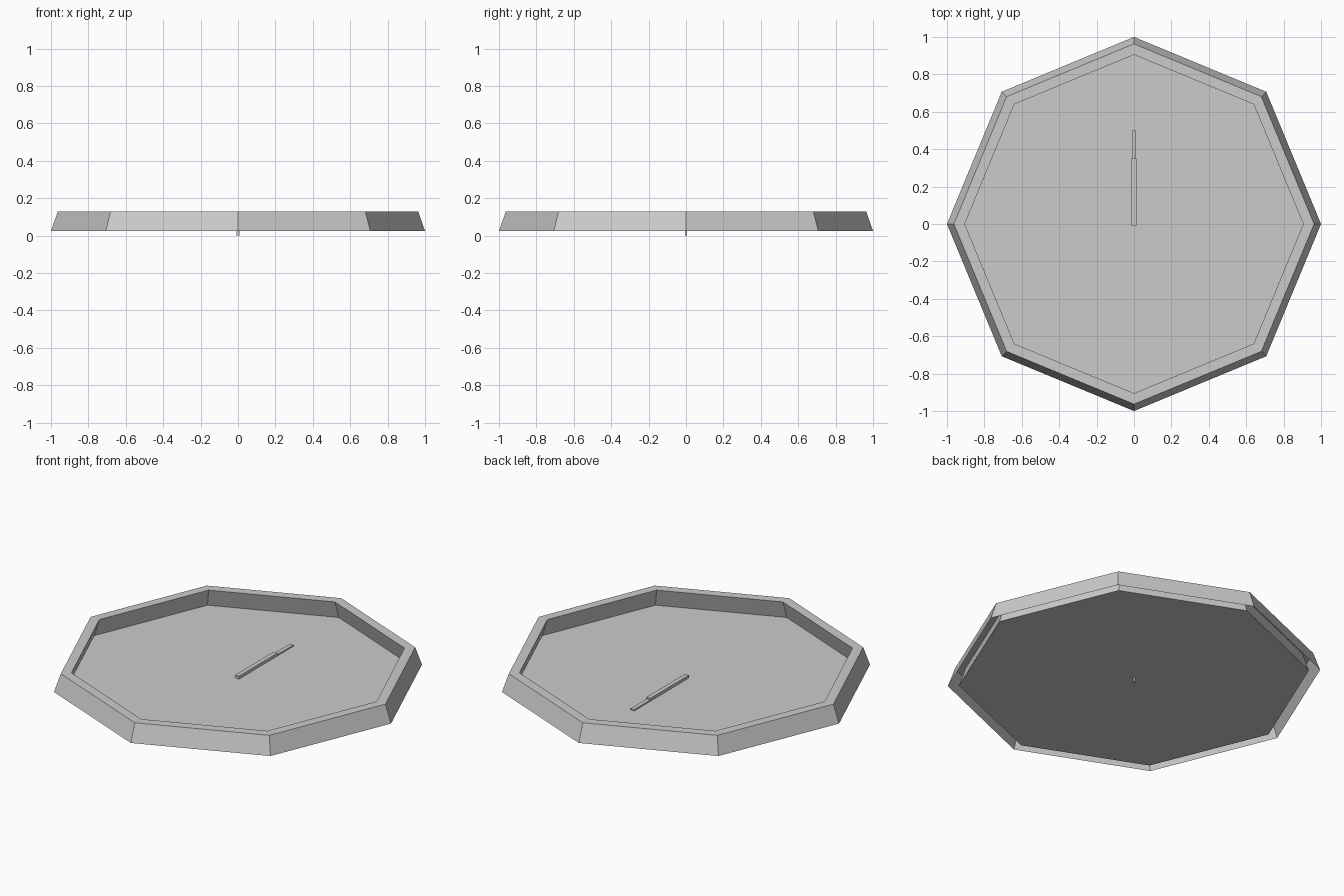
import bpy, bmesh
from math import cos, sin, pi

if "Cube" in bpy.data.objects:
    bpy.data.objects.remove(bpy.data.objects["Cube"])

SIDES = 8
BASE = 0.025


def make_object(name, bm):
    bmesh.ops.recalc_face_normals(bm, faces=bm.faces)
    mesh = bpy.data.meshes.new(name)
    bm.to_mesh(mesh)
    bm.free()
    obj = bpy.data.objects.new(name, mesh)
    bpy.context.collection.objects.link(obj)
    return obj


def ring(bm, r, z):
    return [bm.verts.new((r * cos(2 * pi * i / SIDES), r * sin(2 * pi * i / SIDES), z))
            for i in range(SIDES)]


def box(name, x, y, z):
    bm = bmesh.new()
    bmesh.ops.create_cube(bm, size=1)
    for v in bm.verts:
        for k, (lo, hi) in enumerate((x, y, z)):
            v.co[k] = hi if v.co[k] > 0 else lo
    return make_object(name, bm)


# Octagonal frame: sloped outer wall, flat rim, parallel inner wall, open underneath
bm = bmesh.new()
profile = [(1.0, BASE), (0.963, 0.13), (0.905, 0.13), (0.94, BASE)]
rings = [ring(bm, r, z) for r, z in profile]
for a, b in zip(rings, rings[1:]):
    for i in range(SIDES):
        j = (i + 1) % SIDES
        bm.faces.new((a[i], a[j], b[j], b[i]))
make_object("frame", bm)

# Flat dial
bm = bmesh.new()
bm.faces.new(ring(bm, 0.94, BASE))
make_object("dial", bm)

# Stacked hands, both pointing to the back
box("long_hand", (-0.012, 0.012), (-0.008, 0.5), (BASE + 0.001, 0.034))
box("short_hand", (-0.013, 0.013), (-0.008, 0.35), (0.034, 0.044))

# Small centre pin poking out below the dial
box("centre_pin", (-0.008, 0.008), (-0.005, 0.005), (0.0, 0.034))
